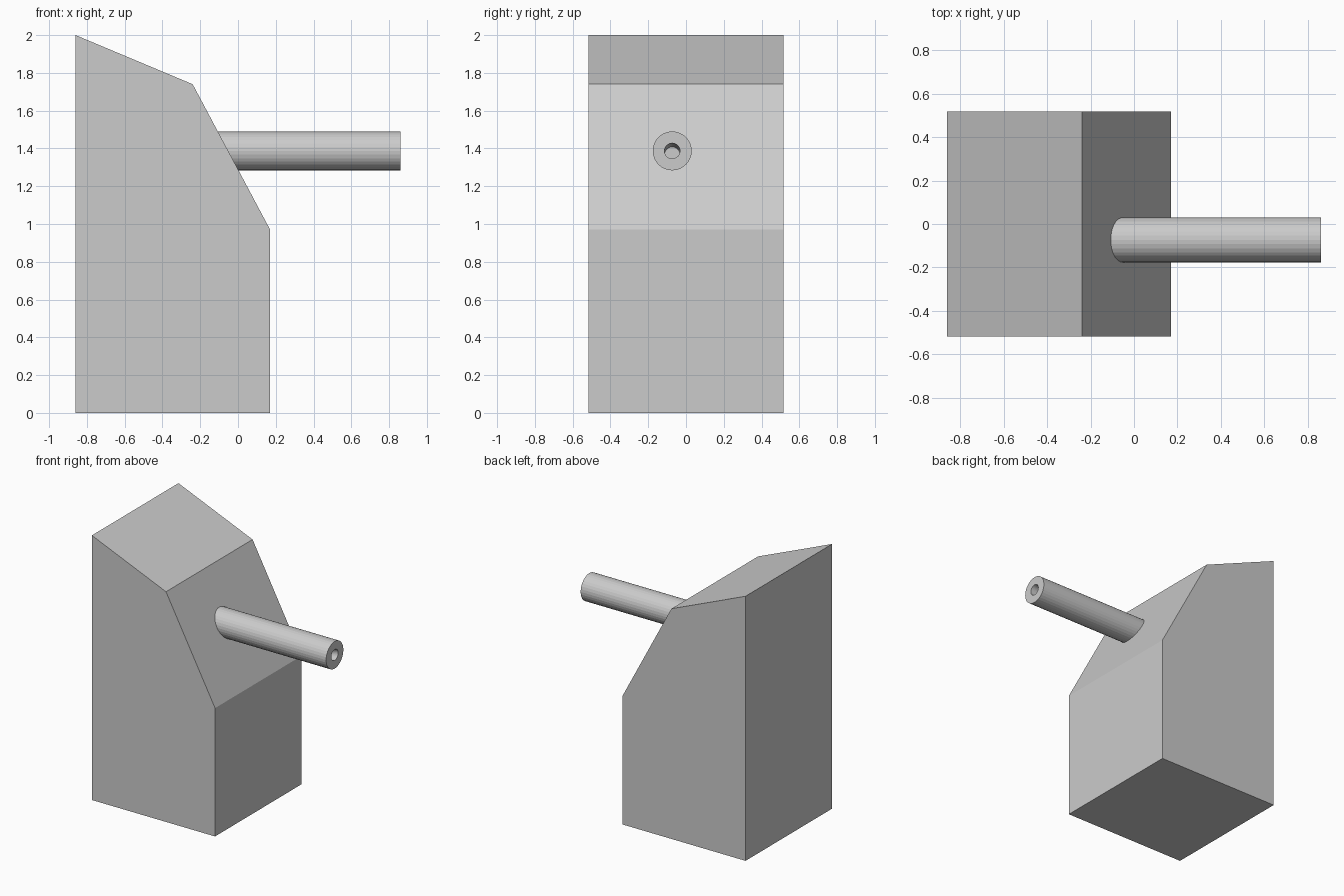
import bpy, bmesh, math

if "Cube" in bpy.data.objects:
    bpy.data.objects.remove(bpy.data.objects["Cube"])


def make_object(name, bm):
    bmesh.ops.recalc_face_normals(bm, faces=bm.faces)
    mesh = bpy.data.meshes.new(name)
    bm.to_mesh(mesh)
    bm.free()
    obj = bpy.data.objects.new(name, mesh)
    bpy.context.collection.objects.link(obj)
    return obj


# Body: side profile (x, z) extruded across the depth
profile = [(-0.86, 0), (0.17, 0), (0.17, 0.97), (-0.24, 1.74), (-0.86, 2.0)]
bm = bmesh.new()
face = bm.faces.new([bm.verts.new((x, -0.517, z)) for x, z in profile])
ext = bmesh.ops.extrude_face_region(bm, geom=[face])
moved = [v for v in ext["geom"] if isinstance(v, bmesh.types.BMVert)]
bmesh.ops.translate(bm, verts=moved, vec=(0, 1.034, 0))
make_object("body", bm)

# Barrel: rings along x, ending in a slightly down-tilted bore
SIDES, Y, Z = 32, -0.073, 1.387
rings = [(-0.12, 0.103, 0), (0.86, 0.103, 0), (0.86, 0.041, 0), (0.74, 0.041, -0.02)]
bm = bmesh.new()
loops = []
for x, r, dz in rings:
    loops.append([bm.verts.new((x, Y + r * math.cos(a), Z + dz + r * math.sin(a)))
                  for a in (2 * math.pi * i / SIDES for i in range(SIDES))])
for a, b in zip(loops, loops[1:]):
    for i in range(SIDES):
        j = (i + 1) % SIDES
        bm.faces.new((a[i], a[j], b[j], b[i]))
bm.faces.new(loops[0])
bm.faces.new(loops[-1])
make_object("barrel", bm)
